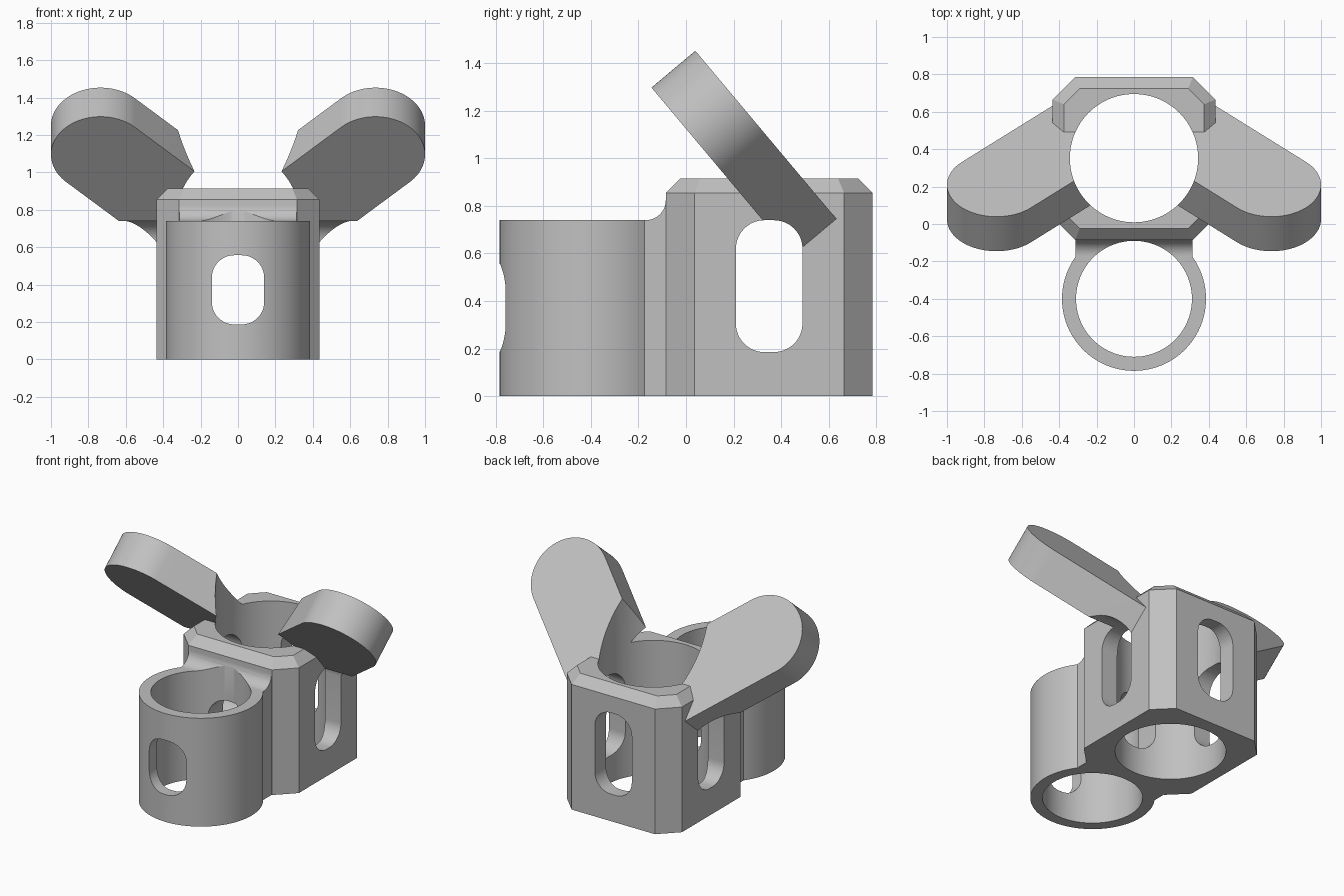
import bpy, bmesh, math
from mathutils import Matrix, Vector

default = bpy.data.objects.get("Cube")
if default:
    bpy.data.objects.remove(default, do_unlink=True)

grey = bpy.data.materials.new("plain grey")
grey.use_nodes = True
COLOUR = (0.53, 0.53, 0.53, 1)
grey.diffuse_color = COLOUR
grey.node_tree.nodes["Principled BSDF"].inputs["Base Color"].default_value = COLOUR


def arc(cx, cy, r, start, end, steps):
    angles = [math.radians(start + (end - start) * i / steps) for i in range(steps + 1)]
    return [(cx + r * math.cos(a), cy + r * math.sin(a)) for a in angles]


def circle(cx, cy, r, steps=96):
    return arc(cx, cy, r, 0, 360, steps)[:-1]


def slot(cx, low, high, half=0.14, r=0.12):
    pts = []
    corners = [(half - r, high - r), (r - half, high - r), (r - half, low + r), (half - r, low + r)]
    for i, (x, z) in enumerate(corners):
        pts += arc(cx + x, z, r, 90 * i, 90 * i + 90, 12)
    return pts


def frame(u, v, w, origin=(0, 0, 0)):
    m = Matrix((u, v, w)).transposed().to_4x4()
    m.translation = origin
    return m


def prism(name, outline, low, high, matrix=Matrix(), chamfer=0):
    """Extrude an outline along its local z, optionally bevelling the top rim."""
    bm = bmesh.new()
    base = bm.faces.new([bm.verts.new((x, y, low)) for x, y in outline])
    out = bmesh.ops.extrude_face_region(bm, geom=[base], use_keep_orig=True)
    verts = [g for g in out["geom"] if isinstance(g, bmesh.types.BMVert)]
    bmesh.ops.translate(bm, vec=(0, 0, high - low), verts=verts)
    bmesh.ops.recalc_face_normals(bm, faces=bm.faces)
    if chamfer:
        bm.faces.ensure_lookup_table()
        top = max(bm.faces, key=lambda f: f.calc_center_median().z)
        bmesh.ops.inset_region(bm, faces=[top], thickness=chamfer, use_even_offset=True)
        bmesh.ops.translate(bm, vec=(0, 0, chamfer), verts=top.verts)
    bm.transform(matrix)
    bmesh.ops.recalc_face_normals(bm, faces=bm.faces)
    mesh = bpy.data.meshes.new(name)
    bm.to_mesh(mesh)
    bm.free()
    mesh.materials.append(grey)
    obj = bpy.data.objects.new(name, mesh)
    bpy.context.scene.collection.objects.link(obj)
    return obj


def combine(target, other, operation):
    mod = target.modifiers.new(operation, "BOOLEAN")
    mod.operation, mod.solver, mod.object = operation, "EXACT", other
    bpy.context.view_layer.update()
    graph = bpy.context.evaluated_depsgraph_get()
    mesh = bpy.data.meshes.new_from_object(target.evaluated_get(graph))
    target.modifiers.clear()
    target.data = mesh
    bpy.data.objects.remove(other, do_unlink=True)


ALONG_X = frame((0, 1, 0), (0, 0, 1), (1, 0, 0))
ALONG_Y = frame((1, 0, 0), (0, 0, 1), (0, 1, 0))
MID = 0.35          # y centre of the block
RING_Y = -0.4       # y centre of the front ring

# Octagonal block with a bevelled top rim
w, n = 0.435, 0.315
octagon = [(w, n), (n, w), (-n, w), (-w, n), (-w, -n), (-n, -w), (n, -w), (w, -n)]
body = prism("clamp_bracket", [(x, y + MID) for x, y in octagon], 0, 0.855, chamfer=0.06)

# Front ring and the filleted bridge joining it to the block
ring = prism("front_ring", circle(0, RING_Y, 0.385), 0, 0.74)
bridge_side = [(-0.3, 0), (-0.03, 0), (-0.03, 0.825)] + arc(-0.17, 0.825, 0.085, 0, -90, 12) + [(-0.3, 0.74)]
bridge = prism("bridge", bridge_side, -0.312, 0.312, ALONG_X)

# Tilted arms: a round-ended bar lying in an inclined plane
tilt = math.radians(50)
up = Vector((0, -math.cos(tilt), math.sin(tilt)))
normal = Vector((0, math.sin(tilt), math.cos(tilt)))
arm_plane = frame((1, 0, 0), up, normal, (0.735, 0.025, 1.095))
ANGLE, LENGTH, R = 44, 0.75, 0.265
end = Vector((math.cos(math.radians(ANGLE)), math.sin(math.radians(ANGLE)))) * -LENGTH
outline = arc(0, 0, R, ANGLE - 90, ANGLE + 90, 48)
outline += [(outline[-1][0] + end.x, outline[-1][1] + end.y),
            (outline[0][0] + end.x, outline[0][1] + end.y)]
arms, holes = [], []
for side, flip in (("left", 1), ("right", -1)):
    m = Matrix.Diagonal((flip, 1, 1, 1)) @ arm_plane
    arms.append(prism(side + "_arm", outline, 0, 0.241, m))
    holes.append(prism(side + "_hole", circle(0, 0, 0.15, 64), -0.1, 0.34, m))

for part in [ring, bridge] + arms:
    combine(body, part, "UNION")

# Bores, arm holes and slotted windows
cutters = holes + [
    prism("block_bore", circle(0, MID + 0.002, 0.343), -0.1, 2),
    prism("ring_bore", circle(0, RING_Y, 0.31), -0.1, 2),
    prism("side_slots", slot(MID, 0.185, 0.74), -1.2, 1.2, ALONG_X),
    prism("back_slot", slot(0, 0.185, 0.74), MID, 1, ALONG_Y),
    prism("front_slot", slot(0, 0.187, 0.557), -1, MID, ALONG_Y),
]
for cutter in cutters:
    combine(body, cutter, "DIFFERENCE")

# Smooth the curved walls and keep the edges crisp
bpy.ops.object.select_all(action="DESELECT")
body.select_set(True)
bpy.context.view_layer.objects.active = body
bpy.ops.object.shade_smooth_by_angle(angle=math.radians(25))
